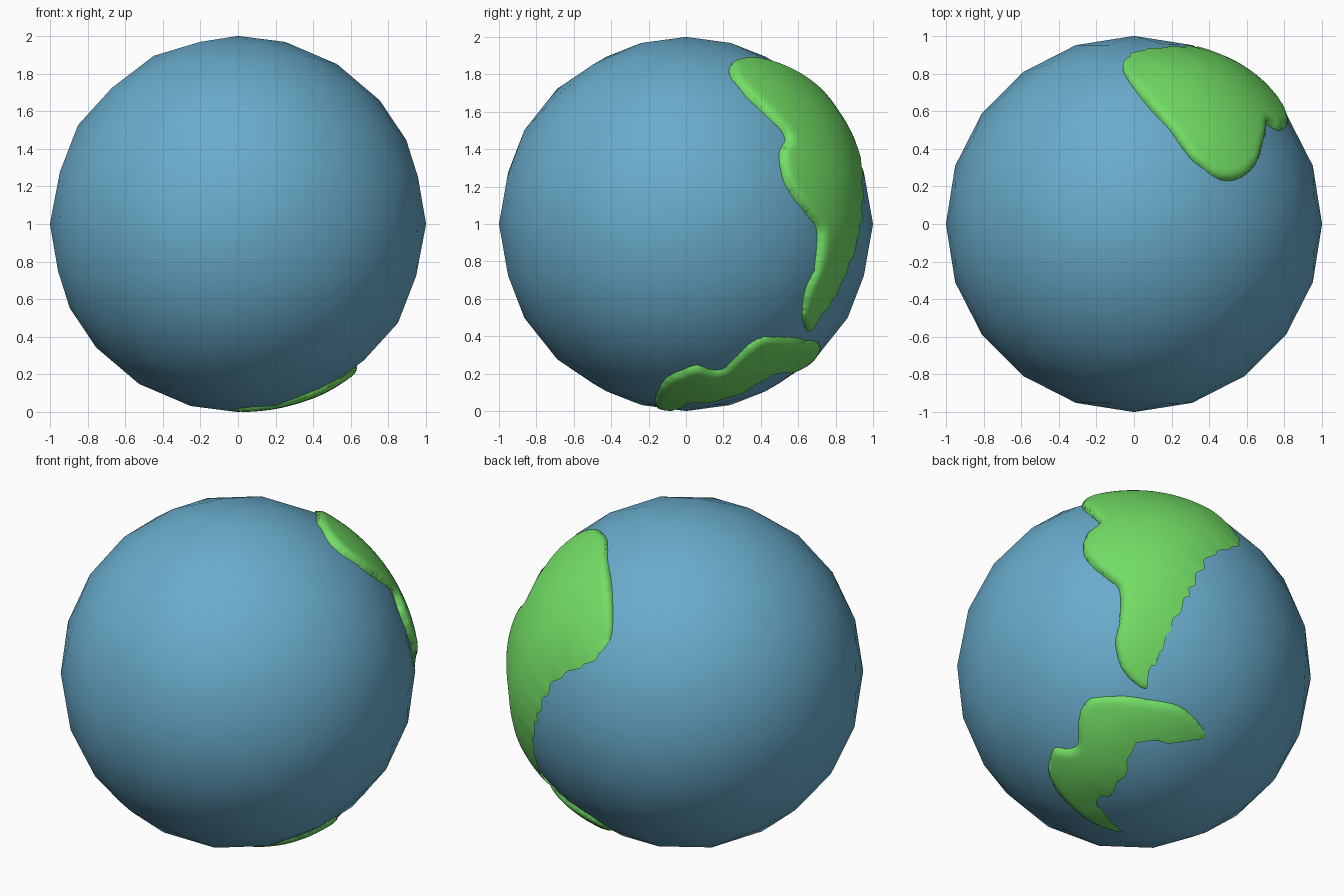
import bpy, bmesh, math
from mathutils import Vector, kdtree
from mathutils.geometry import delaunay_2d_cdt

if "Cube" in bpy.data.objects:
    bpy.data.objects.remove(bpy.data.objects["Cube"])


def material(name, rgb):
    m = bpy.data.materials.new(name)
    m.diffuse_color = (*rgb, 1)
    m.use_nodes = True
    m.node_tree.nodes["Principled BSDF"].inputs["Base Color"].default_value = m.diffuse_color
    return m


sea = material("sea_blue", (0.14, 0.41, 0.60))
land = material("land_green", (0.17, 0.73, 0.13))

# Ocean: coarse smooth-shaded ball
bpy.ops.mesh.primitive_ico_sphere_add(subdivisions=3, radius=1, location=(0, 0, 1))
ocean = bpy.context.object
ocean.name = "ocean"
ocean.data.materials.append(sea)
bpy.ops.object.shade_smooth()


def curve(points, n=8):
    """Closed smooth curve through directions, kept on the unit sphere."""
    out, k = [], len(points)
    for i in range(k):
        a, b, c, d = (points[(i + j) % k] for j in (-1, 0, 1, 2))
        for s in range(n):
            t = s / n
            p = 0.5 * (2 * b + (c - a) * t + (2 * a - 5 * b + 4 * c - d) * t * t
                       + (3 * b - a - 3 * c + d) * t ** 3)
            out.append(p.normalized())
    return out


def tree(points):
    kd = kdtree.KDTree(len(points))
    for i, p in enumerate(points):
        kd.insert(p, i)
    kd.balance()
    return kd


def continent(name, rim, shore, height, fade):
    """Raised plate: rounded step along the rim, thinning to nothing at the shore."""
    n = 8
    axis = sum(rim + shore, Vector()).normalized()
    line = curve(rim + shore, n)
    split = (len(rim) - 1) * n
    # slightly ragged shore
    for i in range(split + 4, len(line) - 4):
        line[i] = (line[i] + (axis - line[i]).normalized()
                   * 0.014 * math.sin(i * 0.85)).normalized()
    rim_kd, shore_kd = tree(line[:split + 1]), tree(line[split:])

    # flatten, fill with a fine grid, wrap back on the ball
    u = axis.orthogonal().normalized()
    v = axis.cross(u)
    flat = [Vector((p.dot(u), p.dot(v))) / p.dot(axis) for p in line]
    loop = [list(range(len(flat)))]
    step = 0.025
    lo = [min(p[k] for p in flat) for k in (0, 1)]
    hi = [max(p[k] for p in flat) for k in (0, 1)]
    grid = [Vector((lo[0] + i * step, lo[1] + (j + 0.5 * (i % 2)) * step))
            for i in range(int((hi[0] - lo[0]) / step) + 1)
            for j in range(int((hi[1] - lo[1]) / step) + 1)]
    verts, _, faces, *_ = delaunay_2d_cdt(flat + grid, [], loop, 1, 1e-5)

    def lift(q):
        p = (axis + u * q[0] + v * q[1]).normalized()
        r = min(rim_kd.find(p)[2] / 0.05, 1)
        s = min(shore_kd.find(p)[2] / fade, 1)
        h = 0.003 + (height - 0.003) * math.sin(s * math.pi / 2)
        h = -0.015 + (h + 0.015) * math.sqrt(1 - (1 - r) ** 2)
        return p * (1 + h)

    bm = bmesh.new()
    vs = [bm.verts.new(lift(q)) for q in verts]
    for f in faces:
        bm.faces.new([vs[i] for i in f])
    bmesh.ops.delete(bm, geom=[w for w in bm.verts if not w.link_faces], context='VERTS')
    for f in bm.faces:
        f.smooth = True
        if f.normal.dot(f.calc_center_median()) < 0:
            f.normal_flip()
    me = bpy.data.meshes.new(name)
    bm.to_mesh(me)
    bm.free()
    me.materials.append(land)
    ob = bpy.data.objects.new(name, me)
    ob.location = (0, 0, 1)
    bpy.context.collection.objects.link(ob)


def back(x, z):
    return Vector((x, math.sqrt(1 - x * x - z * z), z))


def under(x, y):
    return Vector((x, y, -math.sqrt(1 - x * x - y * y)))


# Large upper continent, outline as (x, z) on the back half
upper_rim = [(-.06, .54), (0, .69), (.1, .79), (.2, .85), (.3, .885), (.36, .883),
             (.43, .867), (.5, .834), (.58, .775), (.65, .69), (.68, .61), (.70, .53),
             (.71, .46), (.775, .38), (.815, .25), (.80, .14), (.75, .04), (.71, -.02),
             (.697, -.1), (.69, -.22), (.68, -.35), (.617, -.48), (.54, -.55), (.47, -.58)]
upper_shore = [(.49, -.5), (.47, -.43), (.46, -.32), (.44, -.22), (.39, -.08),
               (.36, 0), (.31, .12), (.23, .25), (.1, .35), (0, .42)]
continent("upper_continent", [back(*p) for p in upper_rim],
          [back(*p) for p in upper_shore], 0.026, 0.3)

# Small lower continent, outline as (x, y) on the underside
lower_rim = [(-.02, -.12), (.18, -.17), (.41, -.15), (.55, -.1), (.61, -.02), (.64, .06),
             (.60, .14), (.59, .2), (.65, .28), (.68, .35), (.67, .43), (.57, .55),
             (.41, .66), (.26, .72), (.1, .71), (.03, .68)]
lower_shore = [(.21, .574), (.37, .47), (.33, .337), (.28, .15), (.29, .02), (.13, -.05)]
continent("lower_continent", [under(*p) for p in lower_rim],
          [under(*p) for p in lower_shore], 0.012, 0.2)
